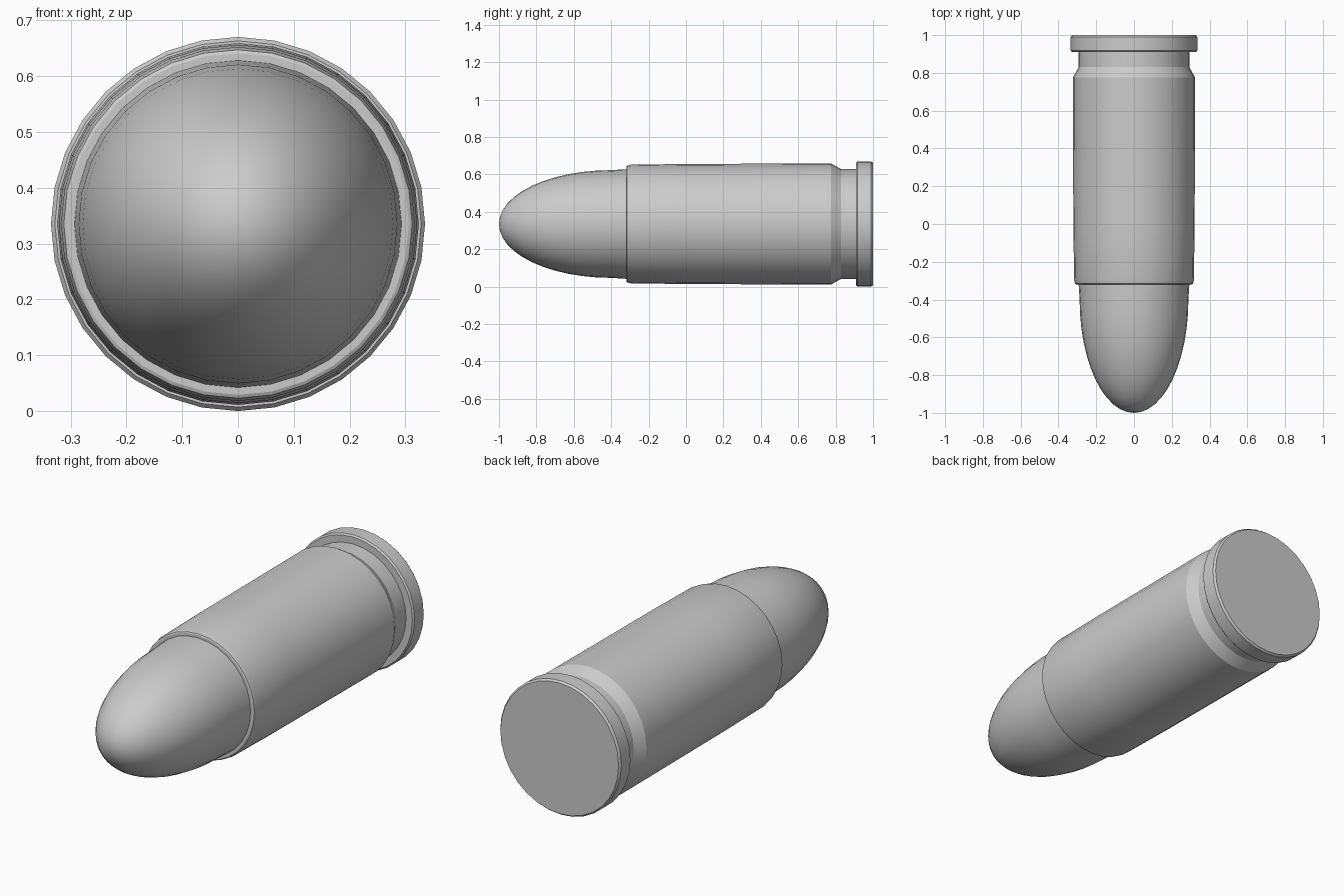
import bpy, bmesh, math

if "Cube" in bpy.data.objects:
    bpy.data.objects.remove(bpy.data.objects["Cube"])

SIDES = 32
AXIS_Z = 0.335


def lathe(name, profile, angle):
    """Revolve (y, radius) points around the long axis; radius 0 makes a pole."""
    bm = bmesh.new()
    rings = []
    for y, r in profile:
        if r == 0:
            rings.append([bm.verts.new((0, y, AXIS_Z))])
            continue
        rings.append([bm.verts.new((r * math.sin(2 * math.pi * i / SIDES), y,
                                    AXIS_Z + r * math.cos(2 * math.pi * i / SIDES)))
                      for i in range(SIDES)])
    for a, b in zip(rings, rings[1:]):
        for i in range(SIDES):
            j = (i + 1) % SIDES
            if len(a) == 1:
                bm.faces.new((a[0], b[i], b[j]))
            else:
                bm.faces.new((a[i], b[i], b[j], a[j]))
    # cap open ends
    for ring in (rings[0], rings[-1]):
        if len(ring) > 1:
            bm.faces.new(ring)
    bmesh.ops.recalc_face_normals(bm, faces=bm.faces)
    mesh = bpy.data.meshes.new(name)
    bm.to_mesh(mesh)
    bm.free()
    ob = bpy.data.objects.new(name, mesh)
    bpy.context.collection.objects.link(ob)
    bpy.ops.object.select_all(action='DESELECT')
    ob.select_set(True)
    bpy.context.view_layer.objects.active = ob
    bpy.ops.object.shade_smooth_by_angle(angle=math.radians(angle))
    return ob


# rounded nose: half ellipse running into a slightly tapered shank
STEPS = 12
nose = [(-1.0, 0)]
for k in range(1, STEPS + 1):
    t = math.pi / 2 * k / STEPS
    nose.append((-0.4 - 0.6 * math.cos(t), 0.288 * math.sin(t)))
nose += [(-0.32, 0.293), (-0.28, 0.293)]
lathe("nose", nose, 35)

# case: mouth, tapered wall, extractor groove and rim
case = [(-0.319, 0.306), (-0.316, 0.312), (-0.295, 0.317), (0.0, 0.321),
        (0.775, 0.324), (0.83, 0.293), (0.91, 0.293),
        (0.91, 0.328), (0.918, 0.335), (0.99, 0.335), (1.0, 0.327)]
lathe("case", case, 25)
